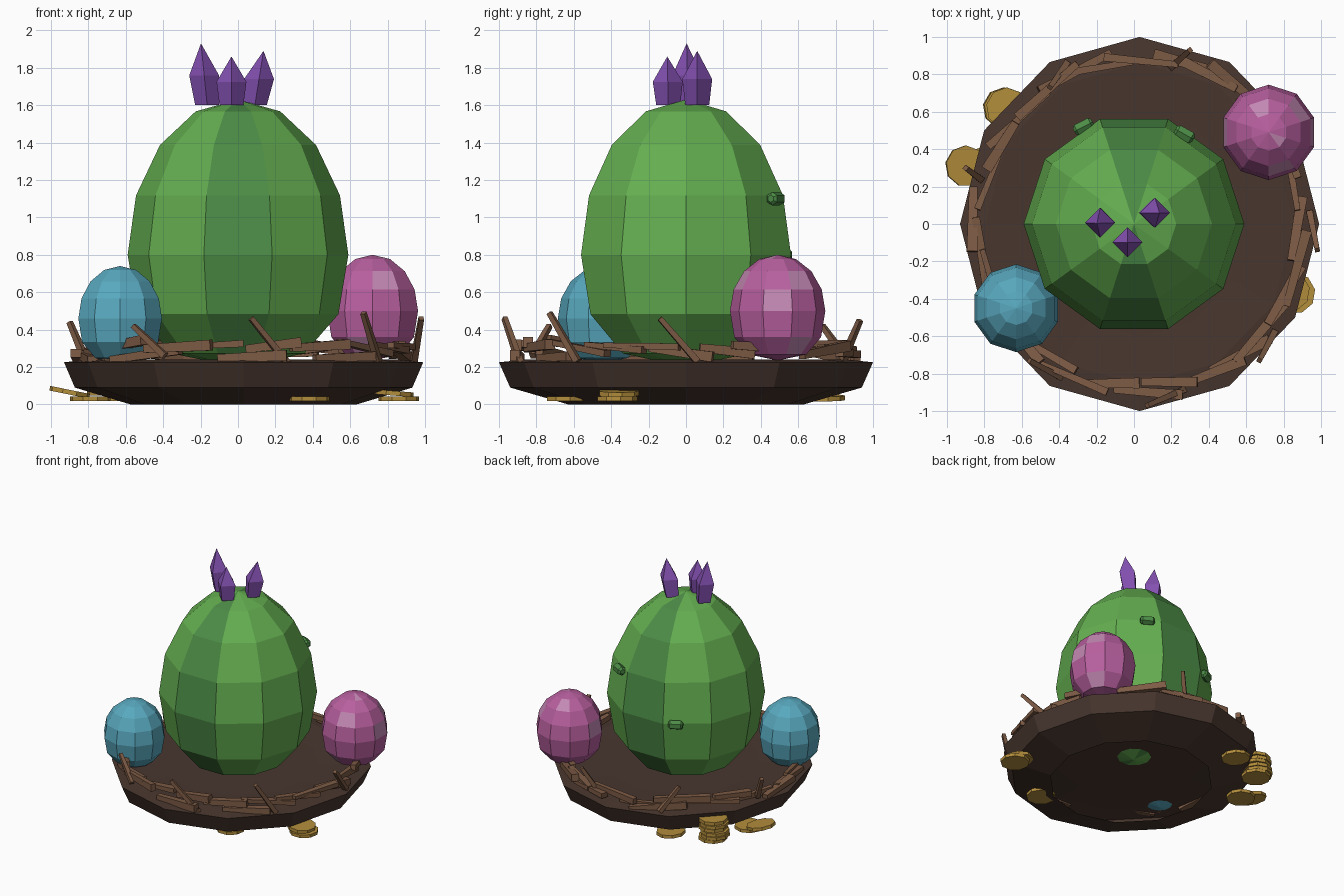
import bpy, bmesh, math, random
from mathutils import Vector, Matrix

random.seed(4)
cube = bpy.data.objects.get("Cube")
if cube:
    bpy.data.objects.remove(cube)


def material(name, hex_code):
    srgb = [int(hex_code[i:i + 2], 16) / 255 for i in range(0, 6, 2)]
    colour = [c / 12.92 if c < 0.04 else ((c + 0.055) / 1.055) ** 2.4 for c in srgb] + [1]
    mat = bpy.data.materials.new(name)
    mat.use_nodes = True
    mat.diffuse_color = colour
    mat.node_tree.nodes["Principled BSDF"].inputs["Base Color"].default_value = colour
    return mat


GREEN = material("leaf_green", "64ae50")
DARK_GREEN = material("dark_green", "4c8c46")
BLUE = material("sky_blue", "58a8be")
PINK = material("orchid_pink", "b75f9e")
LIGHT_PINK = material("pale_pink", "c489b4")
PURPLE = material("crystal_purple", "8350b0")
EARTH = material("dark_earth", "48362e")
WOOD = material("twig_brown", "7d5b45")
GOLD = material("old_gold", "b48e3c")


def finish(bm, name, *mats):
    bmesh.ops.recalc_face_normals(bm, faces=bm.faces)
    mesh = bpy.data.meshes.new(name)
    bm.to_mesh(mesh)
    bm.free()
    for mat in mats:
        mesh.materials.append(mat)
    obj = bpy.data.objects.new(name, mesh)
    bpy.context.collection.objects.link(obj)
    return obj


def lathe(name, profile, sides, mats, loc=(0, 0), turn=0.0, scale=(1, 1), lean=(0, 0), rule=None):
    """Sweep (radius, z) points; lean shears the form, rule(column, row) picks a material."""
    bm = bmesh.new()
    rings = []
    for r, z in profile:
        rise = z - profile[0][1]
        cx, cy = loc[0] + lean[0] * rise, loc[1] + lean[1] * rise
        ring = []
        for i in range(sides if r > 0 else 1):
            a = turn + math.tau * i / sides
            ring.append(bm.verts.new((cx + r * scale[0] * math.cos(a), cy + r * scale[1] * math.sin(a), z)))
        rings.append(ring)
    for row, (low, high) in enumerate(zip(rings, rings[1:])):
        for i in range(sides):
            j = (i + 1) % sides
            corners = [low[i % len(low)], low[j % len(low)], high[j % len(high)], high[i % len(high)]]
            face = bm.faces.new(list(dict.fromkeys(corners)))
            if rule:
                face.material_index = rule(i, row)
    return finish(bm, name, *mats)


def egg(name, radius, middle, up, down, mats, **options):
    profile = [(0, middle - down), (0.6 * radius, middle - 0.88 * down), (0.91 * radius, middle - 0.53 * down)]
    for k in range(5):
        a = math.pi / 8 * k
        profile.append((radius * math.cos(a) if k < 4 else 0, middle + up * math.sin(a)))
    return lathe(name, profile, 10, mats, **options)


# Nest dish, open underneath, with a nearly flat floor
lathe("nest_dish", [(0.63, 0), (0.94, 0.09), (1, 0.225), (0.86, 0.24), (0.6, 0.23), (0, 0.225)],
      12, [EARTH], loc=(0.03, 0), scale=(0.96, 1))

# Big egg with one dark stripe at the front and one at the back
egg("big_egg", 0.59, 0.8, 0.83, 0.6, [GREEN, DARK_GREEN], rule=lambda i, row: int(i in (2, 7)))

# Small eggs; the pink one has pale patches
egg("blue_egg", 0.235, 0.46, 0.28, 0.24, [BLUE], loc=(-0.63, -0.45), turn=math.pi / 10)
patches = {(7, 4), (6, 1), (9, 3), (0, 4), (0, 1), (2, 5), (4, 3), (8, 6)}
egg("pink_egg", 0.255, 0.5, 0.3, 0.265, [PINK, LIGHT_PINK], loc=(0.72, 0.49), turn=math.pi / 10,
    rule=lambda i, row: int((i, row) in patches))

# Crystals on the crown
for n, (x, y, tip, lean) in enumerate([(-0.165, 0.01, 1.93, (-0.1, -0.02)),
                                       (-0.035, -0.095, 1.86, (0, -0.02)),
                                       (0.09, 0.06, 1.89, (0.16, 0))]):
    lathe(f"crystal_{n + 1}", [(0, 1.6), (0.064, 1.6), (0.08, 1.6 + 0.48 * (tip - 1.6)), (0, tip)],
          4, [PURPLE], loc=(x, y), lean=lean)


def along(start, end):
    """Frame whose z axis runs from start to end, with the centre and length."""
    start, end = Vector(start), Vector(end)
    span = end - start
    return Matrix.Translation((start + end) / 2) @ span.to_track_quat("Z", "Y").to_matrix().to_4x4(), span.length


# Warty knobs on the back of the big egg
for n, (x, y, z) in enumerate([(0.27, 0.48, 1.1), (-0.27, 0.52, 0.8)]):
    side = Vector((y, -x, 0)).normalized() * 0.055
    bm = bmesh.new()
    frame, length = along(Vector((x, y, z)) - side, Vector((x, y, z)) + side)
    bmesh.ops.create_cone(bm, cap_ends=True, segments=6, radius1=0.036, radius2=0.036, depth=length, matrix=frame)
    caps = [e for f in bm.faces if len(f.verts) == 6 for e in f.edges]
    bmesh.ops.bevel(bm, geom=caps, offset=0.014, segments=1, affect="EDGES")
    finish(bm, f"egg_knob_{n + 1}", DARK_GREEN)

# Twigs: a woven ring lying on the rim, then the ones that stick up
bm = bmesh.new()


def twig(start, end, wide, thick):
    frame, length = along(start, end)
    made = bmesh.ops.create_cube(bm, size=1, matrix=frame @ Matrix.Diagonal((wide, thick, length, 1)))
    tail = Vector(start)
    for v in made["verts"]:
        if (v.co - tail).length < length / 2:
            v.co = tail + (v.co - tail) * 0.75


COUNT = 28
for i in range(COUNT):
    a = math.tau * (i + random.uniform(-0.25, 0.25)) / COUNT
    r = random.uniform(0.86, 0.92)
    middle = Vector((0.03 + 0.97 * r * math.cos(a), r * math.sin(a), random.uniform(0.25, 0.32)))
    yaw = a + math.pi / 2 + random.uniform(-0.2, 0.2)
    half = Vector((math.cos(yaw), math.sin(yaw), random.uniform(-0.16, 0.16))) * random.uniform(0.14, 0.22)
    twig(middle - half, middle + half, random.uniform(0.035, 0.06), random.uniform(0.035, 0.06))

for start, end in [((0.07, -0.97, 0.46), (0.28, -0.88, 0.2)),
                   ((0.67, -0.73, 0.49), (0.75, -0.58, 0.23)),
                   ((0.98, -0.14, 0.46), (0.94, 0.06, 0.23)),
                   ((-0.56, -0.73, 0.42), (-0.39, -0.82, 0.26)),
                   ((-0.9, 0.3, 0.44), (-0.82, 0.24, 0.25)),
                   ((0.3, 0.93, 0.45), (0.2, 0.84, 0.24)),
                   ((-0.45, 0.73, 0.42), (-0.36, 0.86, 0.24))]:
    twig(start, end, 0.035, 0.035)
finish(bm, "nest_twigs", WOOD)

# Coins around the foot of the nest: x, y, z, sideways tilt
coins = [(0.38, -0.64, 0.03, 0), (0.86, -0.37, 0.03, 0), (0.83, -0.36, 0.06, 0.08),
         (-0.79, 0.31, 0.03, 0), (-0.9, 0.31, 0.065, 0.2), (-0.38, 0.74, 0.035, 0.06)]
coins += [(-0.69 + random.uniform(-0.015, 0.015), 0.62, 0.03 + 0.03 * k, 0) for k in range(6)]
bm = bmesh.new()
for x, y, z, tilt in coins:
    bmesh.ops.create_cone(bm, cap_ends=True, segments=9, radius1=0.11, radius2=0.11, depth=0.025,
                          matrix=Matrix.Translation((x, y, z)) @ Matrix.Rotation(tilt, 4, "Y"))
finish(bm, "gold_coins", GOLD)
